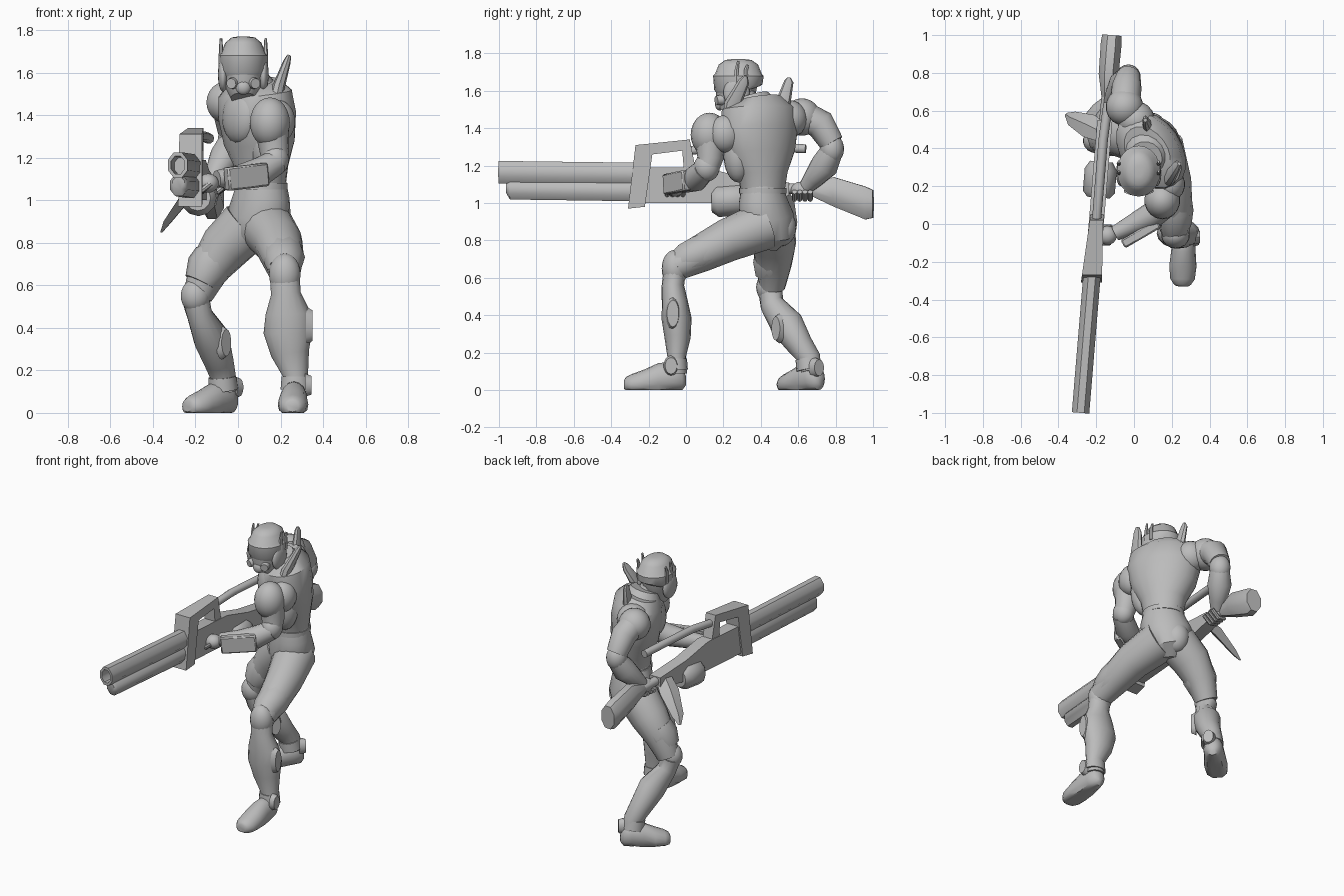
import bpy, bmesh, math
from mathutils import Vector, Matrix

cube = bpy.data.objects.get("Cube")
if cube:
    bpy.data.objects.remove(cube, do_unlink=True)

grey = bpy.data.materials.new("plain_grey")
grey.use_nodes = True
grey.diffuse_color = (.5, .5, .5, 1)
grey.node_tree.nodes["Principled BSDF"].inputs["Base Color"].default_value = (.5, .5, .5, 1)


def finish(name, bm, angle=40):
    bmesh.ops.recalc_face_normals(bm, faces=bm.faces)
    mesh = bpy.data.meshes.new(name)
    bm.to_mesh(mesh)
    bm.free()
    mesh.materials.append(grey)
    obj = bpy.data.objects.new(name, mesh)
    bpy.context.scene.collection.objects.link(obj)
    bpy.ops.object.select_all(action='DESELECT')
    bpy.context.view_layer.objects.active = obj
    obj.select_set(True)
    bpy.ops.object.shade_smooth_by_angle(angle=math.radians(angle))
    return obj


def loft(name, rings, side=(1, 0, 0), sides=16, axis=None, turn=0, floor=None):
    """Skin elliptical rings (x, y, z, radius along side, other radius)."""
    bm = bmesh.new()
    points = [Vector(r[:3]) for r in rings]
    loops = []
    for i, ring in enumerate(rings):
        before, after = points[max(i - 1, 0)], points[min(i + 1, len(points) - 1)]
        along = Vector(axis).normalized() if axis else (after - before).normalized()
        u = Vector(side)
        u = (u - along * u.dot(along)).normalized()
        v = along.cross(u)
        loop = []
        for k in range(sides):
            a = 2 * math.pi * (k + turn) / sides
            p = points[i] + u * math.cos(a) * ring[3] + v * math.sin(a) * ring[-1]
            if floor is not None:
                p.z = max(p.z, floor)
            loop.append(bm.verts.new(p))
        loops.append(loop)
    for a, b in zip(loops, loops[1:]):
        for k in range(sides):
            n = (k + 1) % sides
            bm.faces.new((a[k], a[n], b[n], b[k]))
    bm.faces.new(loops[0])
    bm.faces.new(loops[-1])
    return finish(name, bm)


def place(loc, aim, size):
    turn = Vector(aim).to_track_quat('Z', 'Y').to_matrix().to_4x4()
    return Matrix.Translation(loc) @ turn @ Matrix.Diagonal((*size, 1))


def blob(name, loc, size, aim=(0, 0, 1)):
    bm = bmesh.new()
    bmesh.ops.create_uvsphere(bm, u_segments=18, v_segments=12, radius=1,
                              matrix=place(loc, aim, size))
    return finish(name, bm, 60)


def disc(name, loc, size, aim):
    """Short tapered drum facing aim; size is width, height, depth."""
    bm = bmesh.new()
    bmesh.ops.create_cone(bm, cap_ends=True, segments=14, radius1=1, radius2=.8,
                          depth=1, matrix=place(loc, aim, size))
    return finish(name, bm)


def prism(name, profile, width):
    """Extrude a (y, z) outline across the gun; width is a rule of y."""
    bm = bmesh.new()
    left, right = [[bm.verts.new(gun(y, z, s * width(y))) for y, z in profile] for s in (-1, 1)]
    bm.faces.new(left)
    bm.faces.new(right)
    for k in range(len(profile)):
        n = (k + 1) % len(profile)
        bm.faces.new((left[k], left[n], right[n], right[k]))
    return finish(name, bm, 20)


def gun(y, z, dx=0):
    return (-.2 + .083 * y + dx, y, z)


# Torso, twisted away from the facing direction
across = (.57, -.82, 0)
loft("chest", [(.11, .41, 1.06, .12, .11), (.11, .41, 1.16, .14, .12), (.1, .4, 1.27, .2, .15),
               (.09, .39, 1.4, .23, .16), (.08, .39, 1.5, .22, .15), (.07, .38, 1.55, .15, .11)],
     across, 20)
blob("left_rib_plate", (.15, .28, 1.26), (.09, .08, .15))
loft("pelvis", [(.07, .43, .76, .06, .06), (.08, .44, .82, .12, .13), (.1, .43, .92, .16, .14),
                (.11, .41, 1.02, .14, .12), (.11, .41, 1.09, .12, .11)], (.77, -.64, 0), 20)
loft("belt", [(.11, .41, 1.05, .13, .12), (.11, .41, 1.08, .13, .12)], across, 20)
blob("chest_plate", (.02, .32, 1.4), (.12, .14, .08), (-.82, -.57, .1))
loft("collar", [(.07, .37, 1.5, .15, .13), (.06, .35, 1.57, .09, .09)], across)
loft("neck", [(.07, .36, 1.45, .07), (.04, .3, 1.6, .06)])
for label, x, y in (("left", .2, .36), ("right", .11, .5)):
    blob(label + "_shoulder_blade", (x, y, 1.4), (.09, .12, .05), (.82, .57, .1))
    blob(label + "_buttock", (x - .02, y + .01, .87), (.08, .08, .1))
loft("left_back_spike", [(.17, .23, 1.43, .04, .035), (.19, .25, 1.53, .045, .03),
                         (.23, .31, 1.65, .03, .018), (.24, .32, 1.68, .01, .01)], (0, 1, 0), 8)
loft("right_back_spike", [(.07, .5, 1.43, .04, .03), (.07, .52, 1.54, .04, .025),
                          (.06, .55, 1.65, .025, .015), (.06, .55, 1.67, .01, .01)], (0, 1, 0), 8)

# Head
hx = .025
loft("helmet", [(hx, .29, 1.59, .1, .11), (hx, .28, 1.62, .115, .13), (hx, .28, 1.68, .115, .135),
                (hx, .28, 1.69, .105, .125), (hx, .28, 1.74, .085, .105), (hx, .28, 1.765, .055, .07),
                (hx, .28, 1.77, .02, .03)], sides=20)
loft("face", [(hx, .24, 1.48, .06, .07), (hx, .26, 1.53, .085, .1), (hx, .27, 1.63, .1, .11)])
blob("mask_snout", (hx, .18, 1.53), (.035, .025, .035))
for s in (-1, 1):
    label = "left" if s > 0 else "right"
    disc(label + "_breather", (hx + s * .05, .18, 1.55), (.03, .03, .04), (s * .4, -1, -.1))
    blob(label + "_ear_guard", (hx + s * .095, .27, 1.59), (.025, .07, .08))
    x = hx + s * .105
    for k in (0, 1):
        y = .27 + k * .05
        loft(label + "_antenna", [(x, y, 1.63, .012, .014), (x, y, 1.71, .01, .012),
                                  (x, y + .01, 1.76 - k * .02, .006, .008)], sides=6)

# Left arm, bent across the body to the gun
blob("left_shoulder", (.19, .21, 1.37), (.08, .09, .1))
blob("left_shoulder_pad", (.15, .125, 1.365), (.095, .1, .118))
loft("left_upper_arm", [(.16, .13, 1.33, .08), (.17, .13, 1.24, .07), (.175, .11, 1.17, .06)])
blob("left_elbow", (.175, .11, 1.19), (.065, .07, .075))
loft("left_forearm", [(.18, .1, 1.18, .06), (.1, .05, 1.13, .07), (0, 0, 1.11, .055),
                      (-.1, -.05, 1.1, .04)], (0, 0, 1))
bm = bmesh.new()
bmesh.ops.create_cube(bm, size=1, matrix=Matrix.Translation((.04, -.05, 1.11))
                      @ Matrix.Rotation(math.radians(30), 4, 'Z')
                      @ Matrix.Rotation(math.radians(-6), 4, 'Y') @ Matrix.Diagonal((.22, .05, .11, 1)))
plate = finish("forearm_plate", bm)
bevel = plate.modifiers.new("soft_edge", 'BEVEL')
bevel.width, bevel.segments = .008, 1
blob("left_palm", (-.14, -.06, 1.08), (.05, .05, .045))

# Right arm, drawn back to the grip
blob("right_shoulder_pad", (-.05, .62, 1.46), (.1, .1, .1))
blob("right_shoulder", (.01, .55, 1.45), (.1, .1, .1))
loft("right_upper_arm", [(-.05, .62, 1.47, .08), (-.04, .72, 1.42, .08), (-.03, .78, 1.32, .065)])
blob("right_elbow", (-.03, .78, 1.29), (.065, .065, .08))
loft("right_forearm", [(-.03, .78, 1.28, .06), (-.06, .74, 1.2, .075), (-.1, .68, 1.13, .055),
                       (-.13, .63, 1.07, .035)])
blob("right_palm", (-.13, .62, 1.07), (.045, .06, .045))

# Fingers of both hands
for k in range(4):
    for label, y, z in (("left", -.1, 1.05), ("right", .58, 1.03)):
        x, y, z = gun(y + k * .028, z, .02)
        loft(label + "_finger", [(x + .06, y, z + .03, .014), (x + .01, y, z - .01, .014),
                                 (x - .04, y, z, .012)], (0, 1, 0), 8)


# Legs: a rounded boot with a flat sole, pointing along the given direction
def boot(label, heel, aim, size):
    aim = Vector(aim).normalized()
    rings = []
    for d, z, w, h in ((-.02, .05, .02, .025), (0, .06, .045, .06), (.05, .07, .06, .08),
                       (.13, .06, .065, .085), (.21, .04, .072, .07), (.28, .03, .065, .055),
                       (.31, .03, .045, .04), (.32, .03, .03, .025)):
        p = Vector(heel) + aim * d * size
        rings.append((p.x, p.y, z, w, h))
    loft(label + "_boot", rings, (-aim.y, aim.x, 0), 16, axis=aim, floor=0)


loft("left_thigh", [(.13, .42, .88, .13), (.19, .22, .8, .115), (.21, .08, .73, .1),
                    (.22, -.05, .66, .075)])
loft("left_thigh_guard", [(.21, .14, .76, .095), (.215, .07, .73, .1), (.215, 0, .7, .09),
                          (.215, -.04, .67, .075)], sides=10)
blob("left_knee", (.22, -.06, .65), (.075, .07, .1))
loft("left_shin", [(.22, -.06, .64, .07, .06), (.225, -.07, .56, .07, .06), (.235, -.06, .47, .105, .07),
                   (.235, -.05, .38, .115, .08), (.245, -.045, .28, .09, .07),
                   (.27, -.05, .18, .06, .05), (.27, -.05, .09, .055)])
loft("left_boot_cuff", [(.27, -.05, .11, .07, .06), (.27, -.05, .17, .065, .055)])
disc("left_calf_pad", (.335, -.07, .41), (.04, .09, .03), (1, 0, 0))
disc("left_ankle_guard", (.33, -.08, .13), (.04, .055, .03), (1, 0, 0))
boot("left", (.265, -.02, 0), (-.03, -1, 0), .97)

loft("right_thigh", [(.04, .45, .88, .13), (-.06, .47, .78, .12), (-.14, .47, .67, .095),
                     (-.19, .46, .55, .07)])
loft("right_thigh_guard", [(-.11, .47, .73, .1), (-.14, .46, .68, .105), (-.175, .45, .61, .08)],
     sides=10)
blob("right_knee", (-.2, .44, .55), (.07, .065, .08))
loft("right_shin", [(-.2, .45, .54, .065), (-.18, .46, .46, .06, .065), (-.125, .54, .35, .085, .09),
                    (-.09, .61, .24, .07), (-.07, .66, .17, .06), (-.06, .67, .1, .055)])
loft("right_boot_cuff", [(-.07, .66, .11, .07), (-.075, .65, .17, .065)])
disc("right_calf_pad", (-.065, .49, .33), (.04, .08, .03), (.7, -.7, 0))
disc("right_ankle_guard", (-.01, .7, .12), (.04, .055, .04), (.8, .6, 0))
boot("right", (-.03, .71, 0), (-.72, -.69, 0), .9)

# Heavy gun
bore = (.083, 1, 0)
loft("upper_barrel", [(*gun(-.2, 1.155), .05, .065), (*gun(-1, 1.165), .05, .065),
                      (*gun(-1, 1.165), .035, .045), (*gun(-.8, 1.16), .035, .045)],
     sides=8, axis=bore, turn=.5)
loft("lower_barrel", [(*gun(-.25, 1.065), .045, .06), (*gun(-.94, 1.07), .045, .055),
                      (*gun(-.96, 1.08), .03, .03)], sides=8, axis=bore, turn=.5)
prism("guard_frame", [(-.31, .97), (-.27, 1.31), (.02, 1.34), (.08, 1.04), (0, 1.04), (-.02, 1.28),
                      (-.18, 1.26), (-.22, .98)], lambda y: .055 - .06 * (y + .3))
prism("receiver", [(-.27, 1.0), (-.27, 1.19), (.1, 1.19), (.3, 1.14), (.55, 1.11), (.55, 1.04),
                   (.3, 1.0)], lambda y: .04)
loft("feed_hose", [(*gun(.02, 1.28), .024), (*gun(.2, 1.3), .025), (*gun(.45, 1.3), .025),
                   (*gun(.64, 1.29, .01), .025)], sides=10)
loft("drum", [(*gun(.14, 1.01), .06), (*gun(.17, 1.01), .085), (*gun(.29, 1.02), .085),
              (*gun(.33, 1.02), .06)], sides=12)
loft("grip_rod", [(*gun(.5, 1.08), .03), (*gun(.74, 1.07), .028)], sides=10)
loft("stock", [(*gun(.67, 1.07), .03, .035), (*gun(.79, 1.06), .057, .085), (*gun(.96, 1.0), .06, .095),
               (*gun(1, .995), .055, .08)], sides=8, axis=bore, turn=.5)
loft("bayonet_fin", [(-.16, .48, 1.1, .05, .02), (-.24, .52, 1.02, .065, .025),
                     (-.33, .56, .9, .04, .015), (-.36, .58, .85, .01, .005)], (.5, .7, .1), 4)
